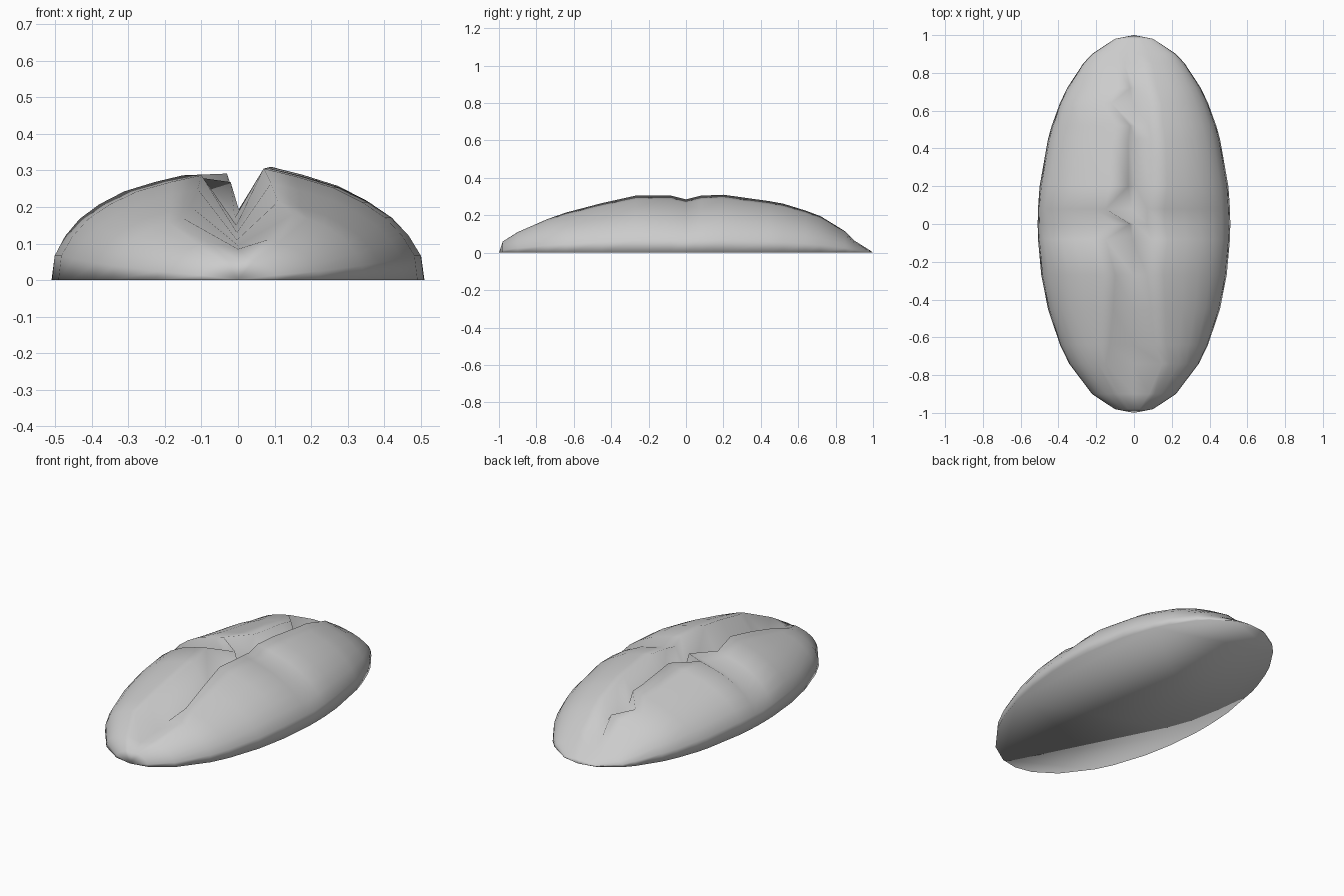
import bpy
import bmesh
import math

# stations along the loaf: y, crown height, right lip x, left lip x, groove floor z
STATIONS = [
    (-0.98, 0.060, 0.03, -0.03, 0.055),
    (-0.90, 0.110, 0.08, -0.08, 0.085),
    (-0.74, 0.180, 0.15, -0.15, 0.095),
    (-0.64, 0.215, 0.11, -0.13, 0.11),
    (-0.45, 0.265, 0.09, -0.11, 0.13),
    (-0.27, 0.305, 0.07, -0.10, 0.15),
    (-0.08, 0.305, 0.09, -0.15, 0.17),
    (0.00, 0.285, 0.07, -0.02, 0.175),
    (0.08, 0.305, 0.07, -0.15, 0.17),
    (0.20, 0.310, 0.09, -0.03, 0.17),
    (0.45, 0.275, 0.09, -0.03, 0.16),
    (0.52, 0.262, 0.08, -0.02, 0.155),
    (0.64, 0.225, 0.08, -0.12, 0.15),
    (0.72, 0.195, 0.06, -0.02, 0.14),
    (0.85, 0.115, 0.05, -0.05, 0.105),
    (0.90, 0.065, 0.04, -0.04, 0.06),
    (0.98, 0.015, 0.02, -0.02, 0.012),
]
# crust cross-section from rim to lip: fraction outward, fraction of height
CRUST = [(1, 0), (0.98, 0.22), (0.9, 0.4), (0.79, 0.56), (0.64, 0.7),
         (0.45, 0.83), (0.21, 0.93), (0, 1)]


def section(bm, y, h, right, left, floor):
    w = 0.51 * math.sqrt(1 - y * y)
    pts = [(right + (w - right) * f, h * g) for f, g in CRUST]
    pts.append(((right + left) * 0.15, floor))
    # the left lip sits slightly lower than the right one
    pts += [(left + (-w - left) * f, h * g * (1 - 0.06 * g * g))
            for f, g in reversed(CRUST)]
    return [bm.verts.new((x, y, z)) for x, z in pts]


bm = bmesh.new()
rows = [section(bm, *s) for s in STATIONS]
front = bm.verts.new((0, -1, 0))
back = bm.verts.new((0, 1, 0))

# crust with the scored groove
for a, b in zip(rows, rows[1:]):
    for i in range(len(a) - 1):
        bm.faces.new((a[i], b[i], b[i + 1], a[i + 1]))
for i in range(len(rows[0]) - 1):
    bm.faces.new((front, rows[0][i], rows[0][i + 1]))
    bm.faces.new((back, rows[-1][i + 1], rows[-1][i]))

# flat underside
bm.faces.new([front] + [r[-1] for r in rows] + [back] + [r[0] for r in reversed(rows)])
bmesh.ops.recalc_face_normals(bm, faces=bm.faces[:])
for f in bm.faces:
    f.smooth = True

mesh = bpy.data.meshes.new("bread_loaf")
bm.to_mesh(mesh)
bm.free()
loaf = bpy.data.objects.new("bread_loaf", mesh)
bpy.context.collection.objects.link(loaf)
